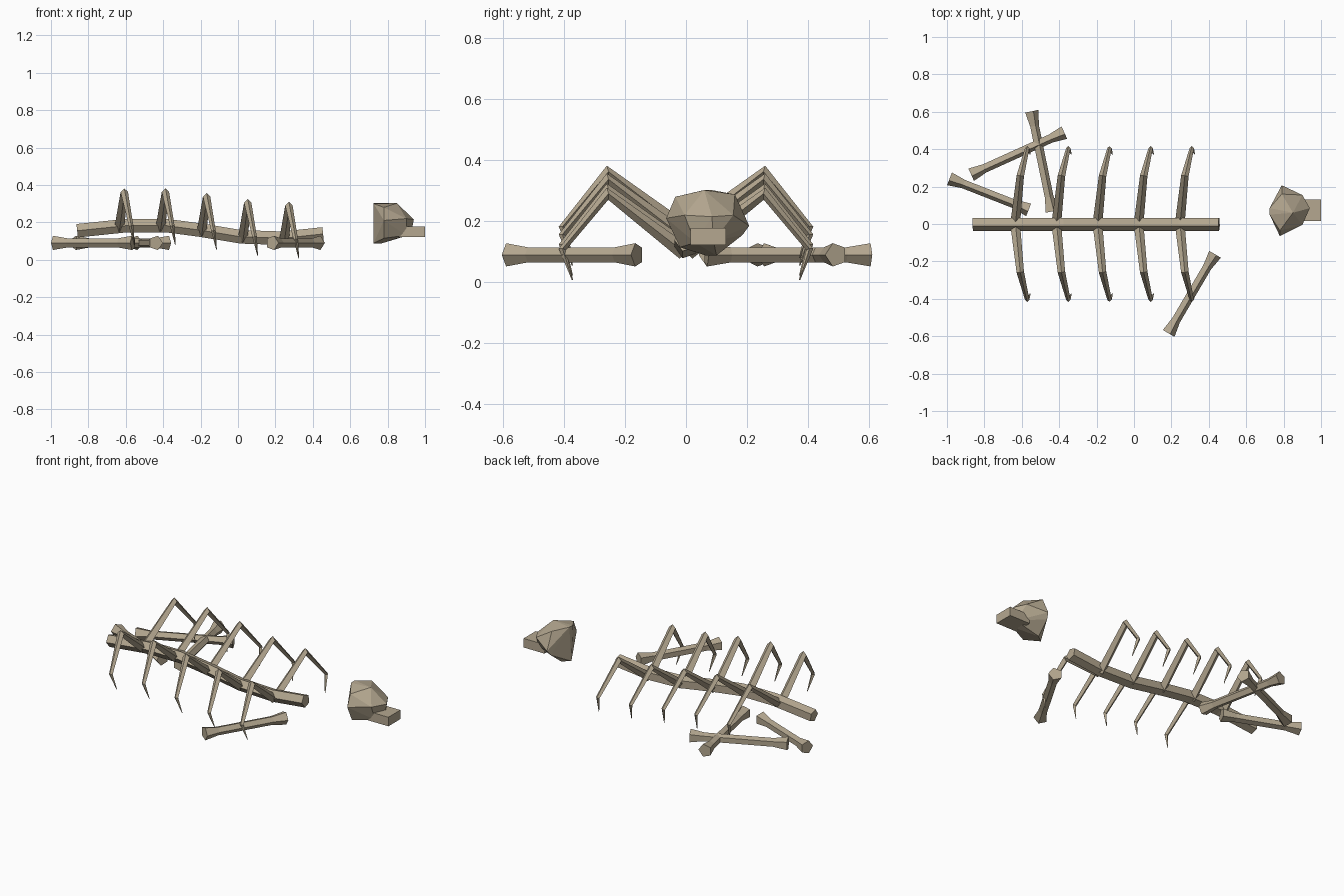
import bpy
import bmesh
from math import cos, sin, tau
from mathutils import Vector

cube = bpy.data.objects.get("Cube")
if cube:
    bpy.data.objects.remove(cube)

bone = bpy.data.materials.new("old_bone")
bone.use_nodes = True
color = (0.46, 0.39, 0.28, 1)
bone.diffuse_color = color
bone.node_tree.nodes["Principled BSDF"].inputs["Base Color"].default_value = color


def finish(bm, name):
    bmesh.ops.recalc_face_normals(bm, faces=bm.faces)
    mesh = bpy.data.meshes.new(name)
    bm.to_mesh(mesh)
    bm.free()
    mesh.materials.append(bone)
    obj = bpy.data.objects.new(name, mesh)
    bpy.context.collection.objects.link(obj)
    return obj


def tube(name, points, radii, sides, side):
    """Loft a polygon along a path, with one corner turned toward side."""
    bm = bmesh.new()
    points = [Vector(p) for p in points]
    rings = []
    for i, (p, r) in enumerate(zip(points, radii)):
        before = (p - points[i - 1]).normalized() if i else Vector()
        after = (points[i + 1] - p).normalized() if i + 1 < len(points) else Vector()
        along = (before + after).normalized()
        up = Vector(side).cross(along).normalized()
        out = along.cross(up)
        angles = [tau * k / sides for k in range(sides)]
        rings.append([bm.verts.new(p + r * (out * cos(a) + up * sin(a))) for a in angles])
    for a, b in zip(rings, rings[1:]):
        for k in range(sides):
            n = (k + 1) % sides
            bm.faces.new((a[k], a[n], b[n], b[k]))
    bm.faces.new(rings[0])
    bm.faces.new(rings[-1])
    return finish(bm, name)


# Spine
spine = [(-0.86, 0.155), (-0.6, 0.182), (-0.38, 0.182), (-0.2, 0.158),
         (0.02, 0.122), (0.24, 0.115), (0.455, 0.138)]
tube("spine", [(x, 0, z) for x, z in spine], [0.038] * len(spine), 5, (0, -1, 0))

# Ribs, in mirrored pairs along the spine
rib_heights = [0.18, 0.18, 0.155, 0.122, 0.108]
for i, z in enumerate(rib_heights):
    x = -0.635 + 0.22 * i
    for label, s in (("left", 1), ("right", -1)):
        path = [(x, s * 0.005, z - 0.01), (x + 0.027, s * 0.257, z + 0.182),
                (x + 0.064, s * 0.405, z), (x + 0.08, s * 0.372, z - 0.1)]
        tube(f"rib_{label}_{i + 1}", path, [0.026, 0.02, 0.012, 0.002], 4, (1, 0, 0))

# Loose limb bones with flared ends
limbs = {
    "front_limb_bone": ((0.182, -0.583), (0.43, -0.16)),
    "side_limb_bone": ((-0.985, 0.245), (-0.562, 0.079)),
    "crossed_limb_bone": ((-0.872, 0.267), (-0.374, 0.492)),
    "rear_limb_bone": ((-0.44, 0.067), (-0.55, 0.602)),
}
for name, (start, end) in limbs.items():
    a, b = Vector((*start, 0.09)), Vector((*end, 0.09))
    d = (b - a).normalized()
    path = [a, a + d * 0.08, b - d * 0.08, b]
    tube(name, path, [0.04, 0.026, 0.026, 0.04], 5, (d.y, -d.x, 0))

# Skull, a faceted hull
bm = bmesh.new()
corners = [
    (0.725, 0.05, 0.3), (0.725, 0.085, 0.302), (0.725, 0.065, 0.088),
    (0.79, 0.16, 0.288), (0.79, 0.207, 0.185), (0.78, 0.185, 0.155),
    (0.78, -0.035, 0.28), (0.78, -0.065, 0.21), (0.78, -0.02, 0.115),
    (0.85, 0.06, 0.302), (0.9, 0.155, 0.22), (0.9, -0.005, 0.22),
    (0.94, 0.085, 0.215), (0.925, 0.09, 0.135), (0.9, 0.03, 0.13),
    (0.77, 0.1, 0.088),
]
for c in corners:
    bm.verts.new(c)
bmesh.ops.convex_hull(bm, input=bm.verts)
finish(bm, "skull")

# Snout block
bm = bmesh.new()
bmesh.ops.create_cube(bm, size=1)
bmesh.ops.scale(bm, vec=(0.14, 0.115, 0.055), verts=bm.verts)
bmesh.ops.translate(bm, vec=(0.93, 0.073, 0.15), verts=bm.verts)
finish(bm, "snout")
